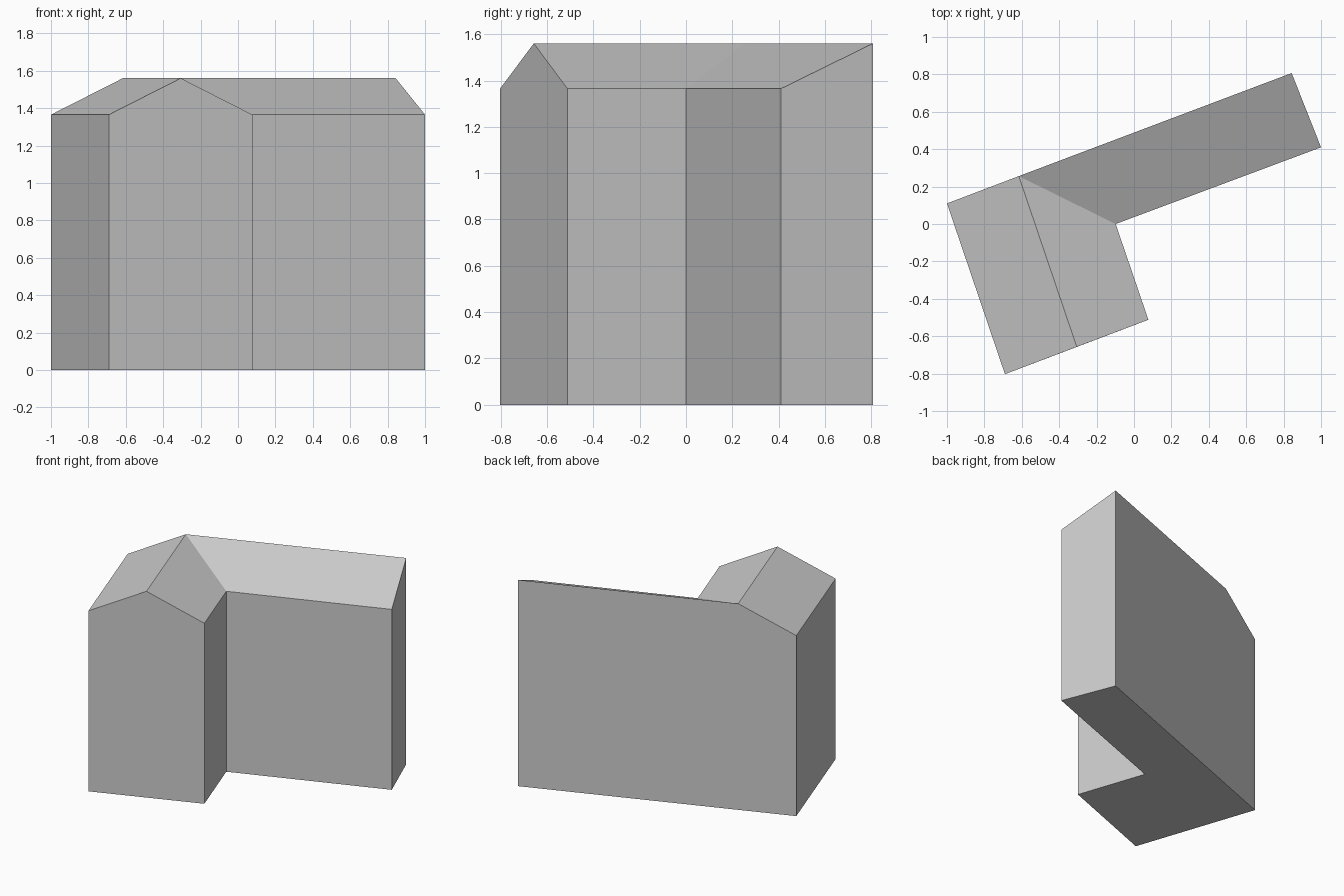
import bpy
import bmesh
from mathutils import Vector

cube = bpy.data.objects.get("Cube")
if cube:
    bpy.data.objects.remove(cube, do_unlink=True)

EAVE, RIDGE = 1.365, 1.56

# One plain grey for walls and roofs
grey = bpy.data.materials.new("plain grey")
grey.use_nodes = True
colour = (0.6, 0.6, 0.6, 1)
grey.diffuse_color = colour
grey.node_tree.nodes["Principled BSDF"].inputs["Base Color"].default_value = colour

# Plan corners of the two wings, and the gable ridge ends
plan = {
    "back_corner": (-1.0, 0.11),
    "gable_right": (-0.69, -0.803),
    "gable_left": (0.077, -0.512),
    "inner": (-0.098, 0.0),
    "end_front": (1.0, 0.41),
    "end_back": (0.843, 0.807),
    "ridge_front": (-0.306, -0.657),
    "ridge_back": (-0.616, 0.256),
}
footprint = ["back_corner", "gable_right", "gable_left", "inner", "end_front", "end_back"]
high = {"end_back", "ridge_front", "ridge_back"}

bm = bmesh.new()
base = {n: bm.verts.new(Vector((*plan[n], 0))) for n in footprint}
top = {n: bm.verts.new(Vector((*p, RIDGE if n in high else EAVE))) for n, p in plan.items()}

# Floor
bm.faces.new([base[n] for n in reversed(footprint)])

# Walls, with the ridge ends added to the two walls below them
peaks = {"gable_right": ["ridge_front"], "end_back": ["ridge_back"]}
for a, b in zip(footprint, footprint[1:] + footprint[:1]):
    rim = [b] + peaks.get(a, []) + [a]
    bm.faces.new([base[a], base[b]] + [top[n] for n in rim])

# Gable slopes of the front wing and single slope of the long wing
for slope in (
    ["back_corner", "gable_right", "ridge_front", "ridge_back"],
    ["gable_left", "inner", "ridge_back", "ridge_front"],
    ["inner", "end_front", "end_back", "ridge_back"],
):
    bm.faces.new([top[n] for n in slope])

bmesh.ops.recalc_face_normals(bm, faces=bm.faces)
mesh = bpy.data.meshes.new("building")
bm.to_mesh(mesh)
bm.free()
mesh.materials.append(grey)
bpy.context.collection.objects.link(bpy.data.objects.new("building", mesh))
